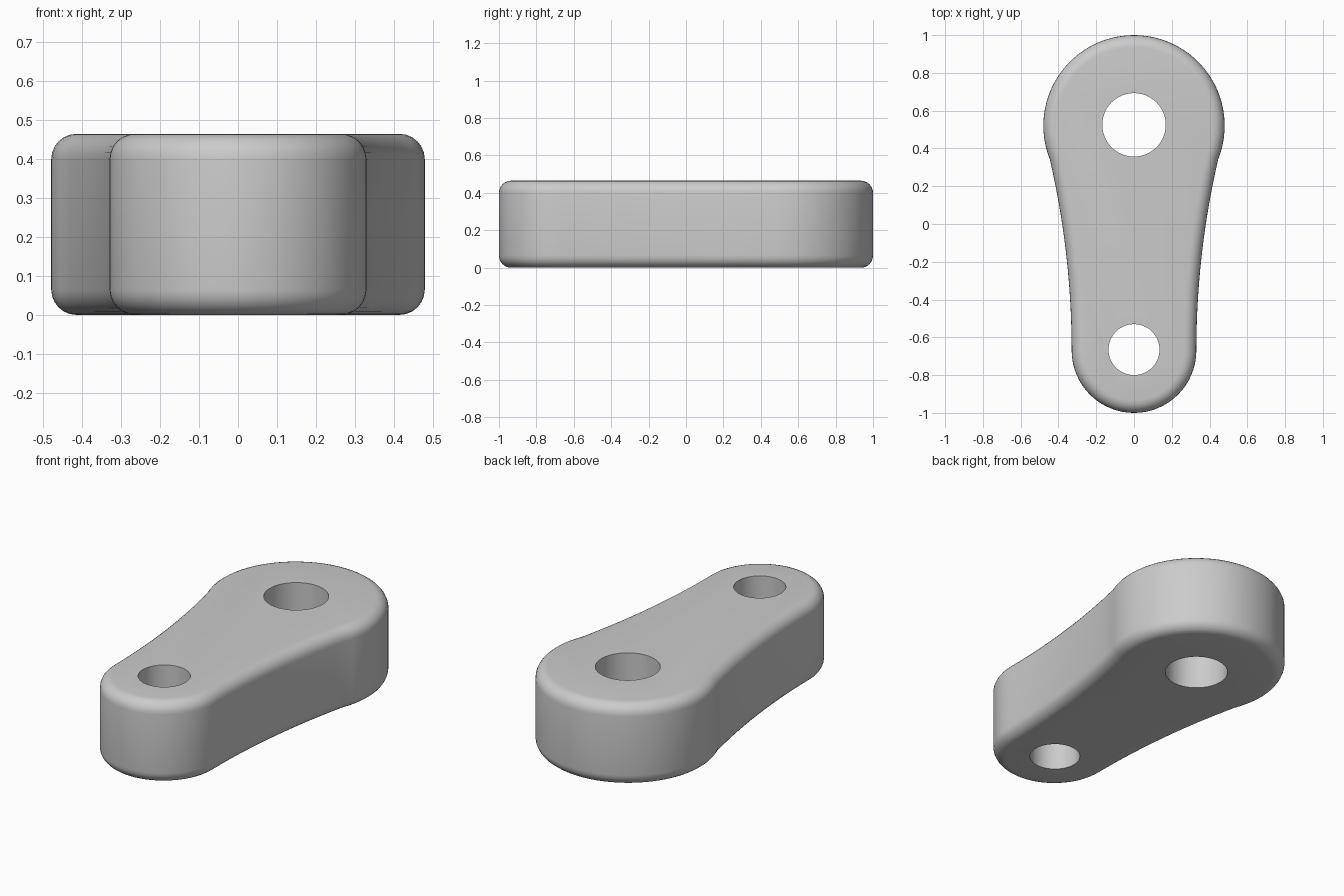
import bpy, bmesh
from math import sin, cos, pi, atan2, acos, hypot, radians

if "Cube" in bpy.data.objects:
    bpy.data.objects.remove(bpy.data.objects["Cube"])

HEIGHT, FILLET = 0.465, 0.065
BIG_Y, BIG_R, BIG_HOLE_Y, BIG_HOLE = 0.52, 0.48, 0.525, 0.168
SMALL_Y, SMALL_R, SMALL_HOLE = -0.67, 0.33, 0.135
FLANK_R = 4.49          # radius of the concave flanks


def arc(cx, cy, r, a0, a1, n):
    return [(cx + r * cos(a0 + (a1 - a0) * i / n),
             cy + r * sin(a0 + (a1 - a0) * i / n)) for i in range(n)]


def outline(d):
    """Closed counter-clockwise outline, offset inwards by d."""
    r1, r2, rf = BIG_R - d, SMALL_R - d, FLANK_R + d
    fx = SMALL_R + FLANK_R
    dx, dy = fx, SMALL_Y - BIG_Y
    dist = hypot(dx, dy)
    # where the flank meets the big end
    t = atan2(dy, dx) - acos((dist**2 + r1**2 - rf**2) / (2 * dist * r1))
    jx, jy = r1 * cos(t), BIG_Y + r1 * sin(t)
    end = pi - atan2(jy - SMALL_Y, fx - jx)
    flank = arc(fx, SMALL_Y, rf, pi, end, 14)
    left = [(-x, y) for x, y in reversed(flank[1:])]
    return (arc(0, SMALL_Y, r2, pi, 2 * pi, 32) + flank
            + arc(0, BIG_Y, r1, t, pi - t, 48) + [(-jx, jy)] + left)


# Rounded lever body: stacked offset outlines
steps = 6
fillet = [(FILLET * (1 - sin(i * pi / 2 / steps)),
           FILLET * (1 - cos(i * pi / 2 / steps))) for i in range(steps + 1)]
levels = fillet + [(d, HEIGHT - z) for d, z in reversed(fillet)]

bm = bmesh.new()
rings = [[bm.verts.new((x, y, z)) for x, y in outline(d)] for d, z in levels]
for a, b in zip(rings, rings[1:]):
    n = len(a)
    for i in range(n):
        j = (i + 1) % n
        bm.faces.new((a[i], a[j], b[j], b[i]))
bm.faces.new(list(reversed(rings[0])))
bm.faces.new(rings[-1])
bmesh.ops.recalc_face_normals(bm, faces=bm.faces)
mesh = bpy.data.meshes.new("lever_arm")
bm.to_mesh(mesh)
bm.free()
lever = bpy.data.objects.new("lever_arm", mesh)
bpy.context.collection.objects.link(lever)

# Through holes
for name, y, r in (("big_hole", BIG_HOLE_Y, BIG_HOLE), ("small_hole", SMALL_Y + 0.005, SMALL_HOLE)):
    bpy.ops.mesh.primitive_cylinder_add(vertices=48, radius=r, depth=1,
                                        location=(0, y, HEIGHT / 2))
    cutter = bpy.context.object
    cutter.name = name + "_cutter"
    cutter.hide_render = True
    mod = lever.modifiers.new(name, "BOOLEAN")
    mod.operation, mod.solver, mod.object = "DIFFERENCE", "EXACT", cutter
    bpy.ops.object.select_all(action="DESELECT")
    lever.select_set(True)
    bpy.context.view_layer.objects.active = lever
    bpy.ops.object.modifier_apply(modifier=name)
    bpy.data.objects.remove(cutter, do_unlink=True)

bpy.ops.object.shade_smooth_by_angle(angle=radians(30))
